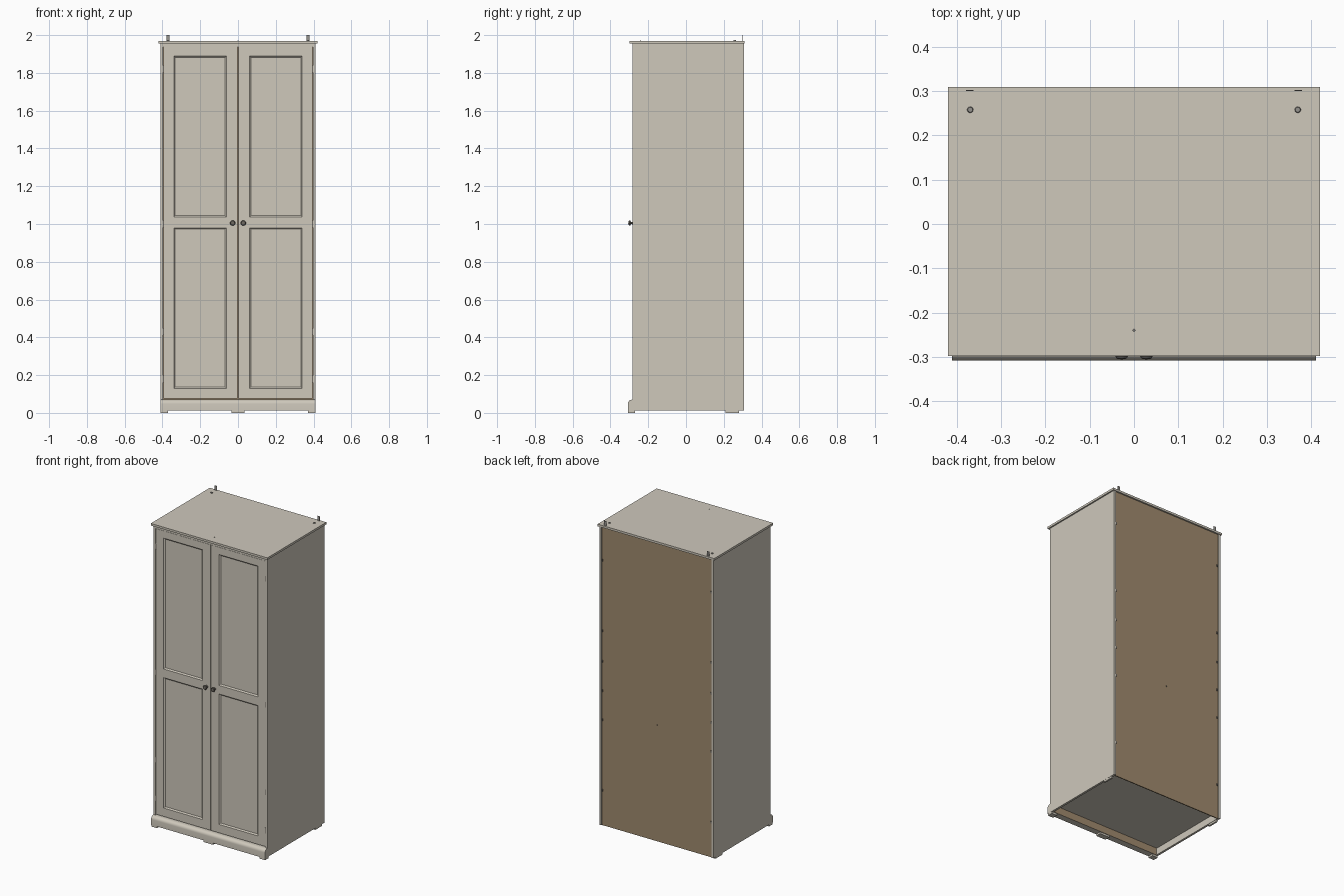
import bpy, bmesh, math
from mathutils import Matrix

old = bpy.data.objects.get("Cube")
if old:
    bpy.data.objects.remove(old, do_unlink=True)


def material(name, rgb):
    m = bpy.data.materials.new(name)
    m.use_nodes = True
    m.diffuse_color = (*rgb, 1)
    m.node_tree.nodes["Principled BSDF"].inputs["Base Color"].default_value = (*rgb, 1)
    return m


CREAM = material("cream paint", (0.62, 0.58, 0.50))
BROWN = material("brown board", (0.35, 0.255, 0.155))
METAL = material("dark metal", (0.16, 0.145, 0.125))
STEEL = material("grey steel", (0.3, 0.29, 0.27))


def finish(name, bm, *mats):
    bmesh.ops.recalc_face_normals(bm, faces=bm.faces)
    mesh = bpy.data.meshes.new(name)
    bm.to_mesh(mesh)
    bm.free()
    for m in mats:
        mesh.materials.append(m)
    ob = bpy.data.objects.new(name, mesh)
    bpy.context.collection.objects.link(ob)
    return ob


def box(name, x, y, z, mat):
    """Box from (low, high) ranges."""
    bm = bmesh.new()
    bmesh.ops.create_cube(bm, size=1)
    for v in bm.verts:
        v.co = [r[0] if c < 0 else r[1] for c, r in zip(v.co, (x, y, z))]
    return finish(name, bm, mat)


def disc(name, centre, radius, height, mat, turn=0):
    bm = bmesh.new()
    bmesh.ops.create_cone(bm, cap_ends=True, segments=12, radius1=radius, radius2=radius * 0.8,
                          depth=height, matrix=Matrix.Translation(centre) @ Matrix.Rotation(turn, 4, "X"))
    return finish(name, bm, mat)


def smooth(ob):
    bpy.ops.object.select_all(action="DESELECT")
    ob.select_set(True)
    bpy.context.view_layer.objects.active = ob
    bpy.ops.object.shade_smooth_by_angle(angle=math.radians(35))


# Carcass
box("top_panel", (-0.42, 0.42), (-0.298, 0.31), (1.956, 1.97), CREAM)
box("top_front_rail", (-0.396, 0.396), (-0.283, -0.262), (1.938, 1.956), CREAM)
box("bottom_panel", (-0.396, 0.396), (-0.262, 0.295), (0.056, 0.072), CREAM)
box("back_panel", (-0.398, 0.398), (0.294, 0.3), (0.012, 1.956), BROWN)

# Plinth with a rounded top edge and an unpainted rear face
R = 0.022
profile = [(-0.266, 0.012), (-0.308, 0.012), (-0.308, 0.048)]
profile += [(-0.308 + R - R * math.cos(a), 0.048 + R * math.sin(a))
            for a in (math.pi / 2 * i / 6 for i in range(1, 7))]
profile += [(-0.266, 0.07)]
bm = bmesh.new()
face = bm.faces.new([bm.verts.new((-0.411, y, z)) for y, z in profile])
ext = bmesh.ops.extrude_face_region(bm, geom=[face])["geom"]
bmesh.ops.translate(bm, vec=(0.822, 0, 0), verts=[v for v in ext if isinstance(v, bmesh.types.BMVert)])
bmesh.ops.recalc_face_normals(bm, faces=bm.faces)
bm.normal_update()
for f in bm.faces:
    f.material_index = 1 if f.normal.y > 0.9 else 0
smooth(finish("plinth", bm, CREAM, BROWN))
box("centre_foot", (-0.035, 0.035), (-0.306, -0.27), (0, 0.012), CREAM)


def door(name, s):
    """Framed door with two recessed, bevelled panels."""
    xs = [s * x for x in (0.002, 0.06, 0.34, 0.394)]
    zs = [0.075, 0.13, 0.98, 1.036, 1.889, 1.936]
    bm = bmesh.new()
    grid = [[bm.verts.new((x, -0.281, z)) for z in zs] for x in xs]
    panels = []
    for i in range(3):
        for j in range(5):
            f = bm.faces.new([grid[i][j], grid[i + 1][j], grid[i + 1][j + 1], grid[i][j + 1]])
            if i == 1 and j in (1, 3):
                panels.append(f)
    bmesh.ops.recalc_face_normals(bm, faces=bm.faces)
    bm.normal_update()
    if panels[0].normal.y > 0:
        bmesh.ops.reverse_faces(bm, faces=bm.faces)
    # Back side and edges of the slab
    rim = [e for e in bm.edges if e.is_boundary]
    ext = bmesh.ops.extrude_edge_only(bm, edges=rim)["geom"]
    bmesh.ops.translate(bm, vec=(0, 0.018, 0), verts=[v for v in ext if isinstance(v, bmesh.types.BMVert)])
    bmesh.ops.holes_fill(bm, edges=[e for e in bm.edges if e.is_boundary], sides=0)
    # Step, then bevel down to each panel
    bmesh.ops.inset_individual(bm, faces=panels, thickness=0.002, depth=-0.003)
    bmesh.ops.inset_individual(bm, faces=panels, thickness=0.009, depth=-0.005)
    return finish(name, bm, CREAM)


def knob(name, x, z):
    """Turned knob along the front axis."""
    outline = [(0.009, -0.281), (0.006, -0.285), (0.006, -0.291), (0.013, -0.295),
               (0.014, -0.299), (0.011, -0.304), (0, -0.306)]
    bm = bmesh.new()
    verts = [bm.verts.new((r, y, 0)) for r, y in outline]
    edges = [bm.edges.new(p) for p in zip(verts, verts[1:])]
    bmesh.ops.spin(bm, geom=verts + edges, cent=(0, 0, 0), axis=(0, 1, 0),
                   angle=math.tau, steps=20, use_merge=True)
    bmesh.ops.remove_doubles(bm, verts=bm.verts, dist=0.0001)
    bmesh.ops.translate(bm, vec=(x, 0, z), verts=bm.verts)
    smooth(finish(name, bm, METAL))


def span(s, a, b):
    return tuple(sorted((s * a, s * b)))


# Mirrored parts
for side, s in (("left", 1), ("right", -1)):
    box(side + "_side_panel", span(s, 0.397, 0.411), (-0.283, 0.306), (0.012, 1.956), CREAM)
    box(side + "_front_foot", span(s, 0.37, 0.41), (-0.306, -0.27), (0, 0.012), CREAM)
    box(side + "_rear_foot", span(s, 0.399, 0.41), (0.21, 0.28), (0, 0.012), CREAM)
    door(side + "_door", s)
    knob(side + "_knob", s * 0.028, 1.005)
    # Wall bracket and its screw
    box(side + "_wall_bracket", span(s, 0.362, 0.379), (0.3, 0.303), (1.97, 2.0), STEEL)
    disc(side + "_bracket_screw", (s * 0.37, 0.258, 1.9725), 0.007, 0.005, STEEL)
    for z in (0.18, 0.43, 1.0, 1.82):
        box(side + "_hinge", span(s, 0.392, 0.398), (-0.282, -0.262), (z - 0.018, z + 0.018), METAL)
    for z in (0.24, 0.70, 0.89, 1.08, 1.28, 1.74):
        box(side + "_back_clip", span(s, 0.388, 0.397), (0.299, 0.304), (z - 0.007, z + 0.007), METAL)

# Small fasteners
disc("top_screw", (0, -0.24, 1.9705), 0.003, 0.002, STEEL)
disc("back_screw", (0, 0.3005, 0.77), 0.004, 0.002, METAL, -math.pi / 2)
